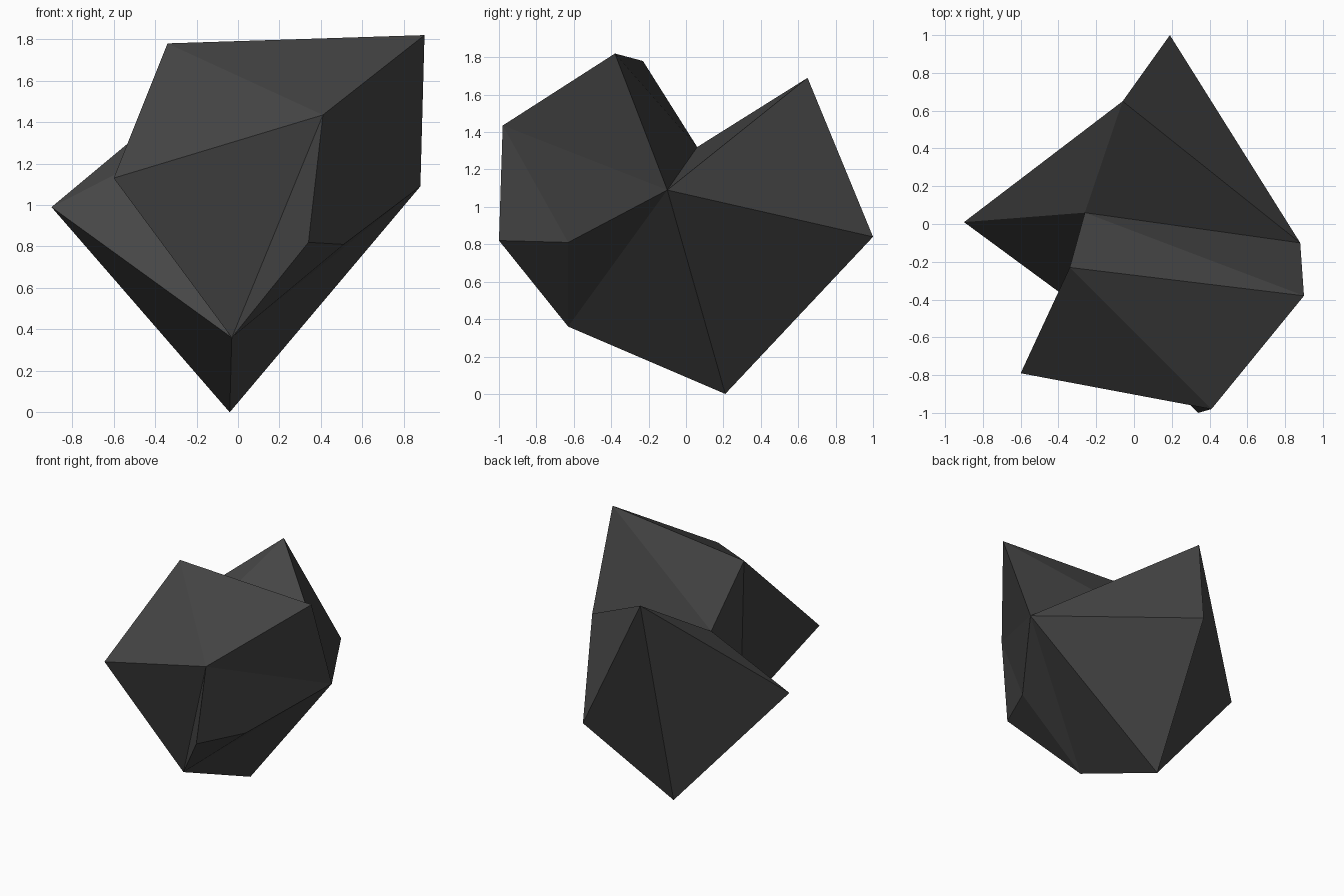
import bpy
import bmesh

default_cube = bpy.data.objects.get("Cube")
if default_cube:
    bpy.data.objects.remove(default_cube, do_unlink=True)

# Dark stone colour
stone = bpy.data.materials.new("dark_stone")
stone.use_nodes = True
colour = (0.06, 0.06, 0.06, 1)
stone.diffuse_color = colour
shader = stone.node_tree.nodes["Principled BSDF"]
shader.inputs["Base Color"].default_value = colour
shader.inputs["Roughness"].default_value = 0.9

# Corners of the rock
corners = {
    "front_peak": (-0.34, -0.23, 1.78),
    "side_peak": (0.90, -0.38, 1.82),
    "brow": (0.41, -0.98, 1.435),
    "spur": (-0.60, -0.79, 1.13),
    "wing": (-0.90, 0.01, 0.99),
    "chin": (-0.03, -0.63, 0.36),
    "base": (-0.04, 0.21, 0.0),
    "lip": (0.34, -1.0, 0.82),
    "hollow": (0.51, -0.63, 0.81),
    "hip": (0.88, -0.10, 1.09),
    "tail": (0.19, 1.0, 0.84),
    "back_peak": (-0.06, 0.65, 1.69),
    "notch": (-0.26, 0.06, 1.32),
}

# Facets, each joining three corners
facets = [
    # Front block
    "front_peak brow side_peak",
    "front_peak spur brow",
    "spur chin brow",
    "front_peak chin spur",
    "front_peak notch chin",
    # Cleft between the peaks
    "front_peak side_peak notch",
    "notch side_peak hip",
    "notch hip back_peak",
    "notch back_peak wing",
    "notch wing chin",
    # Back and underside
    "back_peak hip tail",
    "back_peak tail base",
    "back_peak base wing",
    "wing base chin",
    "tail hip base",
    "base hip chin",
    # Side with its shallow hollow
    "side_peak brow hip",
    "brow hollow hip",
    "brow lip hollow",
    "brow chin lip",
    "lip chin hollow",
    "hollow chin hip",
]

bm = bmesh.new()
verts = {name: bm.verts.new(point) for name, point in corners.items()}
for facet in facets:
    bm.faces.new([verts[name] for name in facet.split()])
bmesh.ops.recalc_face_normals(bm, faces=bm.faces)

mesh = bpy.data.meshes.new("rock")
bm.to_mesh(mesh)
bm.free()
mesh.materials.append(stone)

rock = bpy.data.objects.new("rock", mesh)
bpy.context.collection.objects.link(rock)
